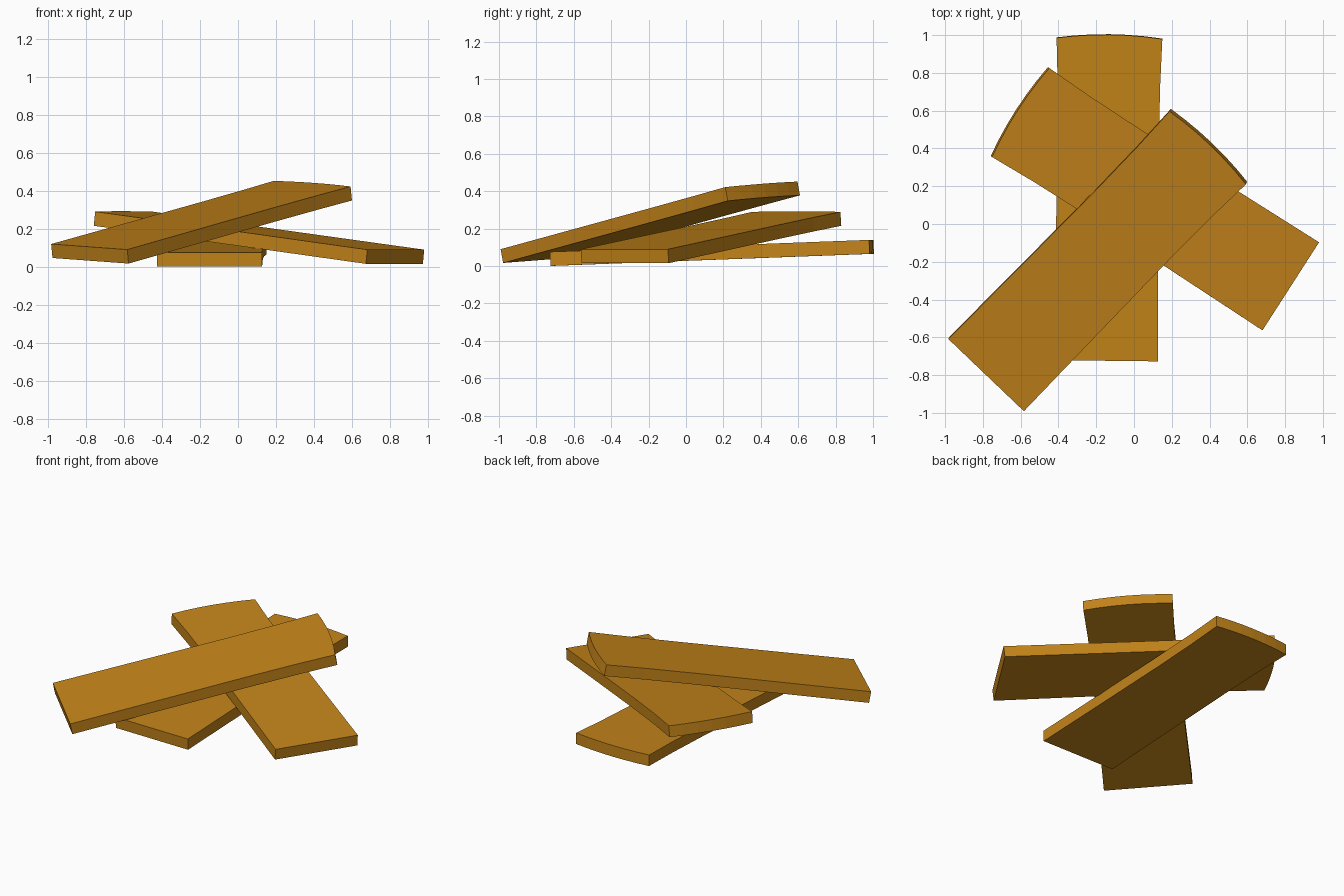
import bpy
import bmesh
from mathutils import Vector

if "Cube" in bpy.data.objects:
    bpy.data.objects.remove(bpy.data.objects["Cube"])

THICK = 0.075
wood = bpy.data.materials.new("golden_wood")
wood.diffuse_color = (0.55, 0.23, 0.01, 1)
wood.use_nodes = True
wood.node_tree.nodes["Principled BSDF"].inputs["Base Color"].default_value = wood.diffuse_color

# (fraction of length, half width): slightly waisted sides
SIDE = [(0.0, 0.277), (0.33, 0.272), (0.66, 0.268), (0.85, 0.271), (1.0, 0.28)]
BULGE = 0.02
END_STEPS = 6


def plank(name, front, back, roll=0.0):
    """Plank between the top-face end midpoints; roll lowers its right side."""
    front, back = Vector(front), Vector(back)
    along = back - front
    length = along.length
    along.normalize()
    right = along.cross(Vector((0, 0, 1))).normalized()
    right = (right + Vector((0, 0, -roll)))
    right = (right - along * right.dot(along)).normalized()
    up = right.cross(along).normalized()

    # Outline: right side, bowed far end, left side
    outline = [(w, t * length) for t, w in SIDE]
    tip = SIDE[-1][1]
    for i in range(1, END_STEPS):
        s = 1 - 2 * i / END_STEPS
        outline.append((s * tip, length + BULGE * (1 - s * s)))
    outline += [(-w, t * length) for t, w in reversed(SIDE)]

    # Extrude the outline down to the plank thickness
    bm = bmesh.new()
    top = [bm.verts.new(front + right * x + along * y) for x, y in outline]
    low = [bm.verts.new(v.co - up * THICK) for v in top]
    bm.faces.new(top)
    bm.faces.new(low[::-1])
    for i in range(len(top)):
        j = (i + 1) % len(top)
        bm.faces.new((top[i], low[i], low[j], top[j]))
    bmesh.ops.recalc_face_normals(bm, faces=bm.faces)
    mesh = bpy.data.meshes.new(name)
    bm.to_mesh(mesh)
    bm.free()
    mesh.materials.append(wood)
    obj = bpy.data.objects.new(name, mesh)
    bpy.context.collection.objects.link(obj)
    return obj


# Three stacked planks
plank("bottom_plank", (-0.15, -0.724, 0.076), (-0.13, 0.982, 0.14))
plank("middle_plank", (0.83, -0.33, 0.09), (-0.60, 0.59, 0.29))
plank("top_plank", (-0.783, -0.80, 0.105), (0.39, 0.403, 0.437), roll=0.055)
